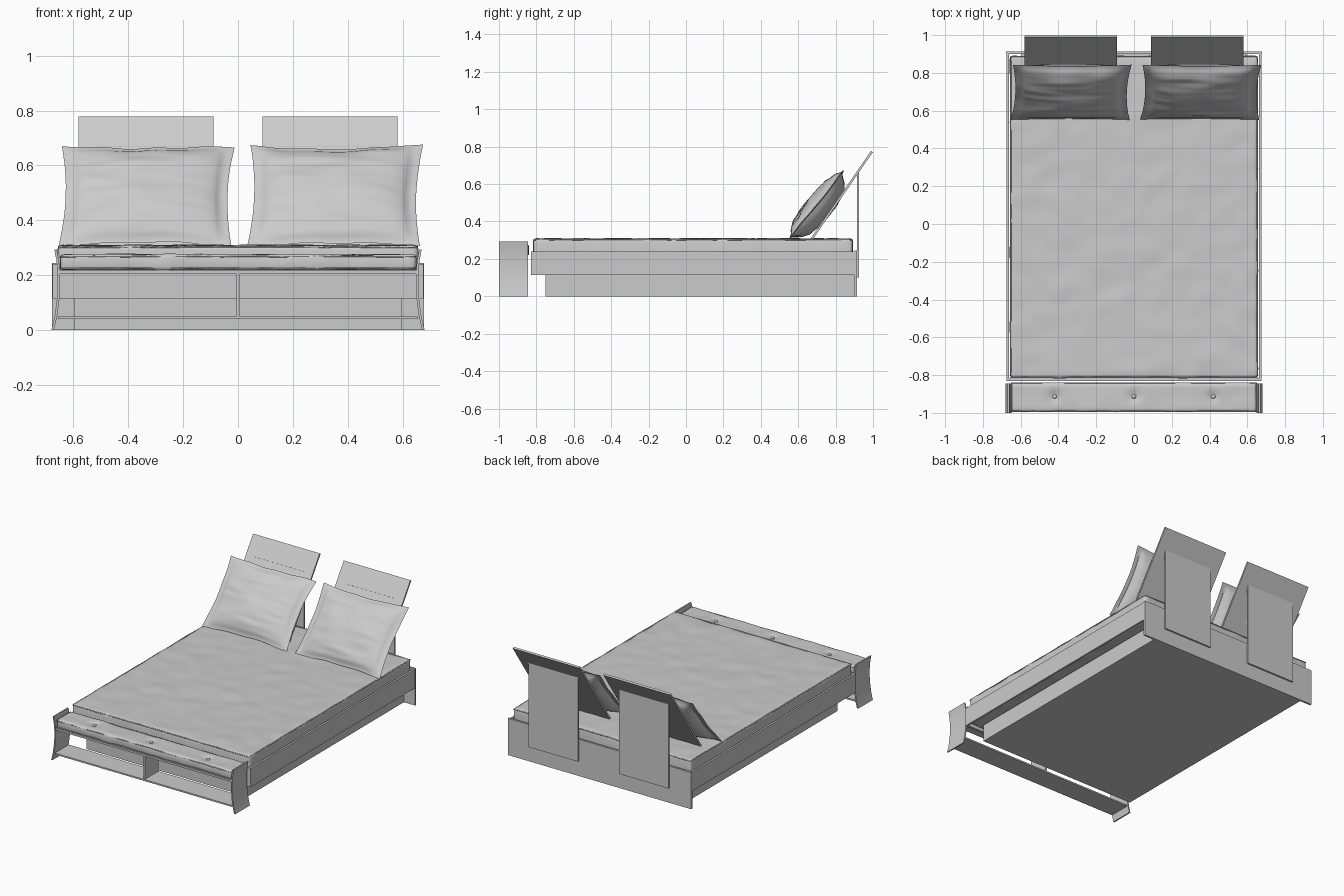
import bpy, bmesh, math
from mathutils import Vector, Matrix, noise

if "Cube" in bpy.data.objects:
    bpy.data.objects.remove(bpy.data.objects["Cube"])


def finish(name, bm, smooth=None):
    bmesh.ops.recalc_face_normals(bm, faces=bm.faces[:])
    me = bpy.data.meshes.new(name)
    bm.to_mesh(me)
    bm.free()
    ob = bpy.data.objects.new(name, me)
    bpy.context.collection.objects.link(ob)
    if smooth:
        bpy.ops.object.select_all(action='DESELECT')
        ob.select_set(True)
        bpy.context.view_layer.objects.active = ob
        bpy.ops.object.shade_smooth_by_angle(angle=math.radians(smooth))
    return ob


def cube_bm(lo, hi):
    bm = bmesh.new()
    bmesh.ops.create_cube(bm, size=1)
    for v in bm.verts:
        v.co = Vector([(a + b) / 2 + c * (b - a) for a, b, c in zip(lo, hi, v.co)])
    return bm


def box(name, lo, hi):
    return finish(name, cube_bm(lo, hi))


def cushion(name, lo, hi, radius, step, amp, tufts=()):
    """Rounded box, cut into a fine mesh and rumpled."""
    bm = cube_bm(lo, hi)
    bmesh.ops.bevel(bm, geom=bm.edges[:], offset=radius, segments=3,
                    profile=0.5, affect='EDGES')
    for axis in (0, 1):
        n = Vector((axis == 0, axis == 1, 0))
        count = int((hi[axis] - lo[axis] - 2 * radius) / step)
        for i in range(1, count):
            p = lo[axis] + radius + i * (hi[axis] - lo[axis] - 2 * radius) / count
            bmesh.ops.bisect_plane(bm, geom=bm.verts[:] + bm.edges[:] + bm.faces[:],
                                   plane_co=n * p, plane_no=n)
    bm.normal_update()
    mid = (lo[2] + hi[2]) / 2
    for v in bm.verts:
        v.co += v.normal * amp * noise.noise(Vector((v.co.x * 9, v.co.y * 11, v.co.z * 9)))
        if v.co.z > mid:
            for x, y in tufts:
                d2 = (v.co.x - x) ** 2 + (v.co.y - y) ** 2
                v.co.z -= 0.014 * math.exp(-d2 / 0.0008)
    return finish(name, bm, 50)


def piping(name, x, y0, y1, z, r=0.0035):
    """Wavy seam cord running round a cushion edge."""
    corners = [(-x, y0), (x, y0), (x, y1), (-x, y1)]
    pts = []
    for (ax, ay), (bx, by) in zip(corners, corners[1:] + corners[:1]):
        n = max(4, int(math.hypot(bx - ax, by - ay) / 0.04))
        for i in range(n):
            px, py = ax + (bx - ax) * i / n, ay + (by - ay) * i / n
            pts.append((px, py, z + 0.003 * noise.noise(Vector((px * 9, py * 9, z)))))
    cu = bpy.data.curves.new(name, 'CURVE')
    cu.dimensions = '3D'
    cu.bevel_depth = r
    cu.bevel_resolution = 1
    sp = cu.splines.new('POLY')
    sp.points.add(len(pts) - 1)
    for p, co in zip(sp.points, pts):
        p.co = (*co, 1)
    sp.use_cyclic_u = True
    bpy.context.collection.objects.link(bpy.data.objects.new(name, cu))


def pillow(name, x, seed):
    """Flanged pillow leaning on its backrest."""
    bm = bmesh.new()
    place = Matrix.Translation((x, 0.697, 0.49)) @ Matrix.Rotation(math.radians(51), 4, 'X')
    for side, bulge in ((1, 0.048), (-1, 0.088)):
        grid = bmesh.ops.create_grid(bm, x_segments=44, y_segments=36, size=1)
        for vert in grid['verts']:
            u, v = vert.co.x, vert.co.y
            a, b = max(0, 1 - (u / 0.89) ** 2), max(0, 1 - (v / 0.91) ** 2)
            t = 0
            if max(abs(u), abs(v)) < 0.99:
                t = 0.003 + bulge * (a * b) ** 0.42
            rumple = noise.noise(Vector((u * 1.5, v * 7, seed)))
            t += 0.006 * rumple * min(1, 3 * a * b)
            wave = 0.007 * noise.noise(Vector((u * 2, v * 2, seed + 5)))
            px = u * (0.315 - 0.02 * (1 - v * v)) + 0.006 * v
            py = v * (0.232 - 0.010 * (1 - u * u)) + wave
            vert.co = place @ Vector((px, py, side * t + wave))
    bmesh.ops.remove_doubles(bm, verts=bm.verts[:], dist=0.0002)
    finish(name, bm, 50)


# Bed frame: recessed plinth, rails, headboard
box("plinth", (-0.595, -0.75, 0), (0.595, 0.90, 0.115))
box("foot_rail", (-0.675, -0.83, 0.115), (0.675, -0.815, 0.24))
box("headboard", (-0.677, 0.90, 0), (0.677, 0.913, 0.245))
for s, side in ((-1, "left"), (1, "right")):
    xs = sorted((s * 0.662, s * 0.675))
    box(side + "_rail", (xs[0], -0.83, 0.115), (xs[1], 0.90, 0.24))

# Mattress with seam
cushion("mattress", (-0.655, -0.815, 0.13), (0.655, 0.89, 0.308), 0.016, 0.03, 0.006)
piping("mattress_seam", 0.652, -0.812, 0.887, 0.303)

# Foot bench: shelves, divider, curved end panels
box("bench_top", (-0.652, -0.995, 0.205), (0.652, -0.848, 0.218))
box("bench_shelf", (-0.656, -0.995, 0.04), (0.656, -0.848, 0.05))
box("bench_divider", (-0.006, -0.99, 0.05), (0.006, -0.848, 0.205))
profile = [(0.68, 0), (0.669, 0.045), (0.661, 0.10), (0.657, 0.15),
           (0.657, 0.20), (0.661, 0.25), (0.669, 0.293)]
for s, side in ((-1, "left"), (1, "right")):
    bm = bmesh.new()
    outline = profile + [(x - 0.009, z) for x, z in reversed(profile)]
    face = bm.faces.new([bm.verts.new((s * x, -1, z)) for x, z in outline])
    ext = bmesh.ops.extrude_face_region(bm, geom=[face])
    bmesh.ops.translate(bm, vec=(0, 0.155, 0),
                        verts=[g for g in ext['geom'] if isinstance(g, bmesh.types.BMVert)])
    finish("bench_end_" + side, bm, 30)

# Bench cushion with buttons
buttons = [(x, -0.913) for x in (-0.42, 0, 0.42)]
cushion("bench_cushion", (-0.648, -0.993, 0.218), (0.648, -0.842, 0.276), 0.014, 0.015,
        0.005, buttons)
piping("bench_cushion_seam", 0.648, -0.991, -0.842, 0.268, 0.003)
piping("bench_cushion_lower_seam", 0.648, -0.991, -0.842, 0.225, 0.003)
for i, (x, y) in enumerate(buttons):
    bm = bmesh.new()
    bmesh.ops.create_uvsphere(bm, u_segments=12, v_segments=8, radius=0.012)
    for v in bm.verts:
        v.co = Vector((x, y, 0.266)) + v.co * Vector((1, 1, 0.5)).length / 1.5
        v.co.z = 0.266 + (v.co.z - 0.266) * 0.6
    finish(f"button_{i + 1}", bm, 60)

# Adjustable backrests: upright supports, tilted boards, pillows
for s, side in ((-1, "left"), (1, "right")):
    c = s * 0.335
    box(side + "_backrest_support", (c - 0.183, 0.913, 0.10), (c + 0.183, 0.924, 0.668))
    board = box(side + "_backrest_board", (-0.246, -0.284, -0.006), (0.246, 0.284, 0.006))
    board.location = (c, 0.833, 0.54)
    board.rotation_euler.x = math.atan2(0.465, 0.32)
pillow("left_pillow", -0.333, 1.3)
pillow("right_pillow", 0.354, 7.7)
